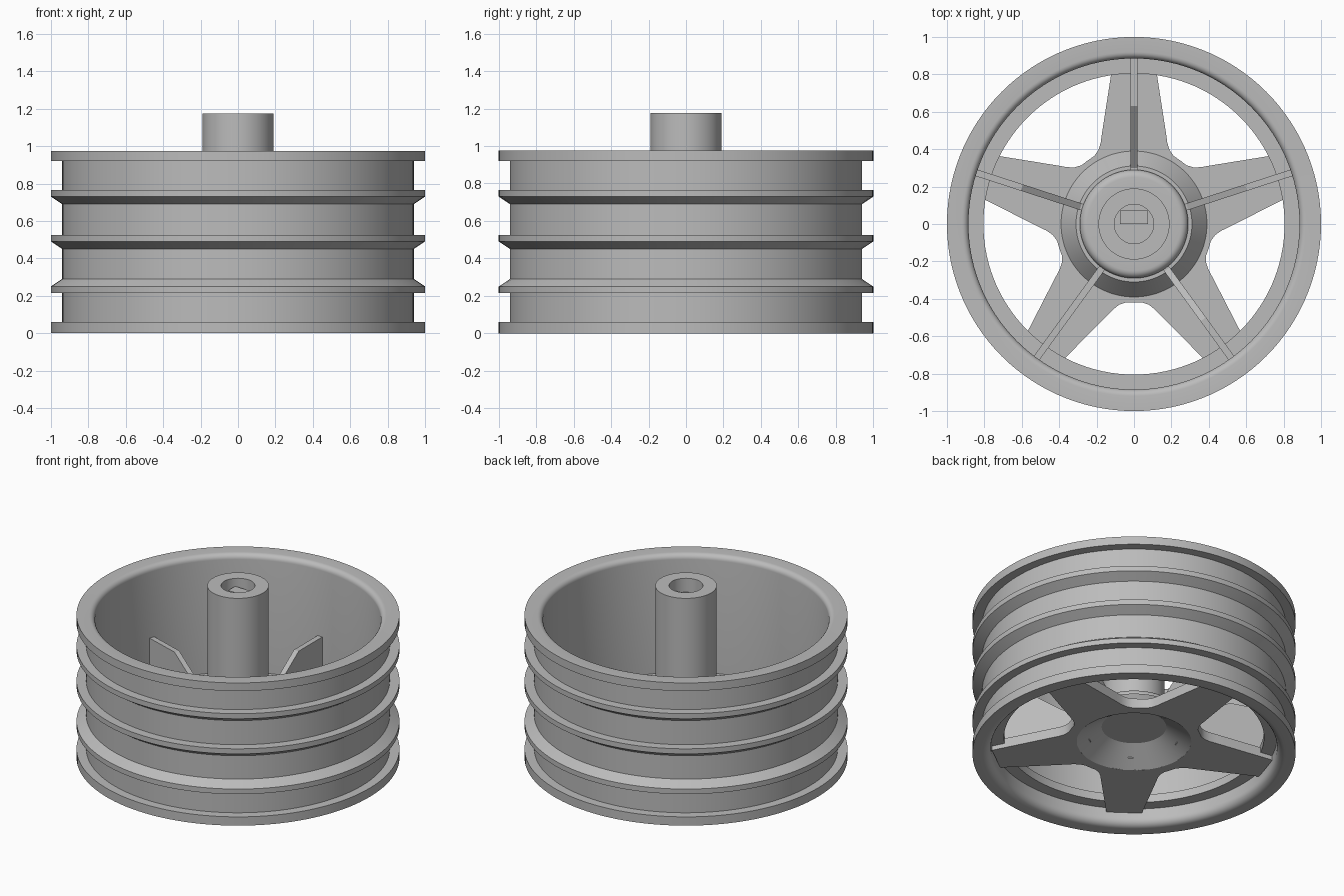
import bpy
import bmesh
import math
from mathutils import Matrix, Vector

cube = bpy.data.objects.get("Cube")
if cube:
    bpy.data.objects.remove(cube)

SPOKES = 5
STEP = 2 * math.pi / SPOKES

grey = bpy.data.materials.new("plain_grey")
grey.use_nodes = True
colour = (0.5, 0.5, 0.5, 1)
grey.diffuse_color = colour
grey.node_tree.nodes["Principled BSDF"].inputs["Base Color"].default_value = colour


def finish(bm, name, smooth=True):
    bmesh.ops.remove_doubles(bm, verts=bm.verts, dist=1e-5)
    bmesh.ops.recalc_face_normals(bm, faces=bm.faces)
    mesh = bpy.data.meshes.new(name)
    bm.to_mesh(mesh)
    bm.free()
    mesh.materials.append(grey)
    obj = bpy.data.objects.new(name, mesh)
    bpy.context.collection.objects.link(obj)
    if smooth:
        bpy.ops.object.select_all(action='DESELECT')
        obj.select_set(True)
        bpy.context.view_layer.objects.active = obj
        bpy.ops.object.shade_smooth_by_angle(angle=math.radians(30))
    return obj


def lathe(name, profile, closed, segments=120):
    """Revolve (radius, height) points around the z axis."""
    bm = bmesh.new()
    verts = [bm.verts.new((r, 0, z)) for r, z in profile]
    pairs = list(zip(verts, verts[1:]))
    if closed:
        pairs.append((verts[-1], verts[0]))
    edges = [bm.edges.new(p) for p in pairs]
    bmesh.ops.spin(bm, geom=verts + edges, cent=(0, 0, 0), axis=(0, 0, 1),
                   angle=2 * math.pi, steps=segments, use_merge=True)
    return finish(bm, name)


def arc(cr, cz, radius, start, end, count=6):
    """Quarter-round points for a profile, angles in degrees."""
    angles = [math.radians(start + (end - start) * i / count) for i in range(count + 1)]
    return [(cr + radius * math.cos(a), cz + radius * math.sin(a)) for a in angles]


# Rim barrel: ribbed outside, rounded lips and a ledge inside
outside = [(1, 0), (1, .06), (.94, .06), (.94, .215), (1, .215), (1, .25), (.94, .29)]
for z in (.45, .69):
    outside += [(.94, z), (1, z + .04), (1, z + .075), (.94, z + .075)]
outside += [(.94, .92), (1, .92), (1, .975)]
top_lip = arc(.92, .94, .035, 90, 180)
ledge = [(.885, .17), (.805, .17), (.805, .115), (.885, .115)]
bottom_lip = arc(.935, .05, .05, 180, 270)
lathe("rim_barrel", outside + top_lip + ledge + bottom_lip, True)

# Hub: dished underside, stepped shoulder and axle tube with a blind bore
hub = [(0, .19), (.2, .19), (.355, .085), (.39, .15), (.31, .25), (.29, .25)]
hub += arc(.25, .26, .04, 0, 90)
hub += [(.19, .3), (.19, 1.175), (.105, 1.175), (.105, 1.08), (0, 1.08)]
lathe("hub", hub, False)

# Flat key at the bottom of the bore
bm = bmesh.new()
bmesh.ops.create_cube(bm, size=1, matrix=Matrix.Translation((0, .038, 1.09))
                      @ Matrix.Diagonal((.15, .075, .06, 1)))
finish(bm, "bore_key", False)

# Spoke star: one mirrored spoke outline repeated around a round opening
half = [(.11, .88), (.172, .48), (.178, .435), (.19, .395), (.213, .363)]
side = [Vector((x, y)) for x, y in half]
valley = [Vector((.247, .34))]
spoke = valley + side[::-1] + [Vector((-v.x, v.y)) for v in side]
outline = [Matrix.Rotation(STEP * i, 2) @ v for i in range(SPOKES) for v in spoke]
bm = bmesh.new()
outer = [bm.verts.new((v.x, v.y, .085)) for v in outline]
inner = [bm.verts.new((*(v.normalized() * .355), .085)) for v in outline]
count = len(outline)
for i in range(count):
    j = (i + 1) % count
    bm.faces.new((outer[i], outer[j], inner[j], inner[i]))
result = bmesh.ops.extrude_face_region(bm, geom=bm.faces[:] + bm.edges[:] + bm.verts[:],
                                       use_keep_orig=True)
raised = [g for g in result["geom"] if isinstance(g, bmesh.types.BMVert)]
bmesh.ops.translate(bm, verts=raised, vec=(0, 0, .065))
finish(bm, "spoke_star")

# Stiffening rib on top of each spoke, sloping down to the hub
rib = [(.28, .13), (.9, .13), (.9, .49), (.63, .49), (.3, .26), (.28, .26)]
for i in range(SPOKES):
    bm = bmesh.new()
    face = bm.faces.new([bm.verts.new((-.018, y, z)) for y, z in rib])
    result = bmesh.ops.extrude_face_region(bm, geom=[face], use_keep_orig=True)
    moved = [g for g in result["geom"] if isinstance(g, bmesh.types.BMVert)]
    bmesh.ops.translate(bm, verts=moved, vec=(.036, 0, 0))
    bmesh.ops.rotate(bm, verts=bm.verts, cent=(0, 0, 0),
                     matrix=Matrix.Rotation(STEP * i, 3, 'Z'))
    finish(bm, f"spoke_rib_{i + 1}", False)
